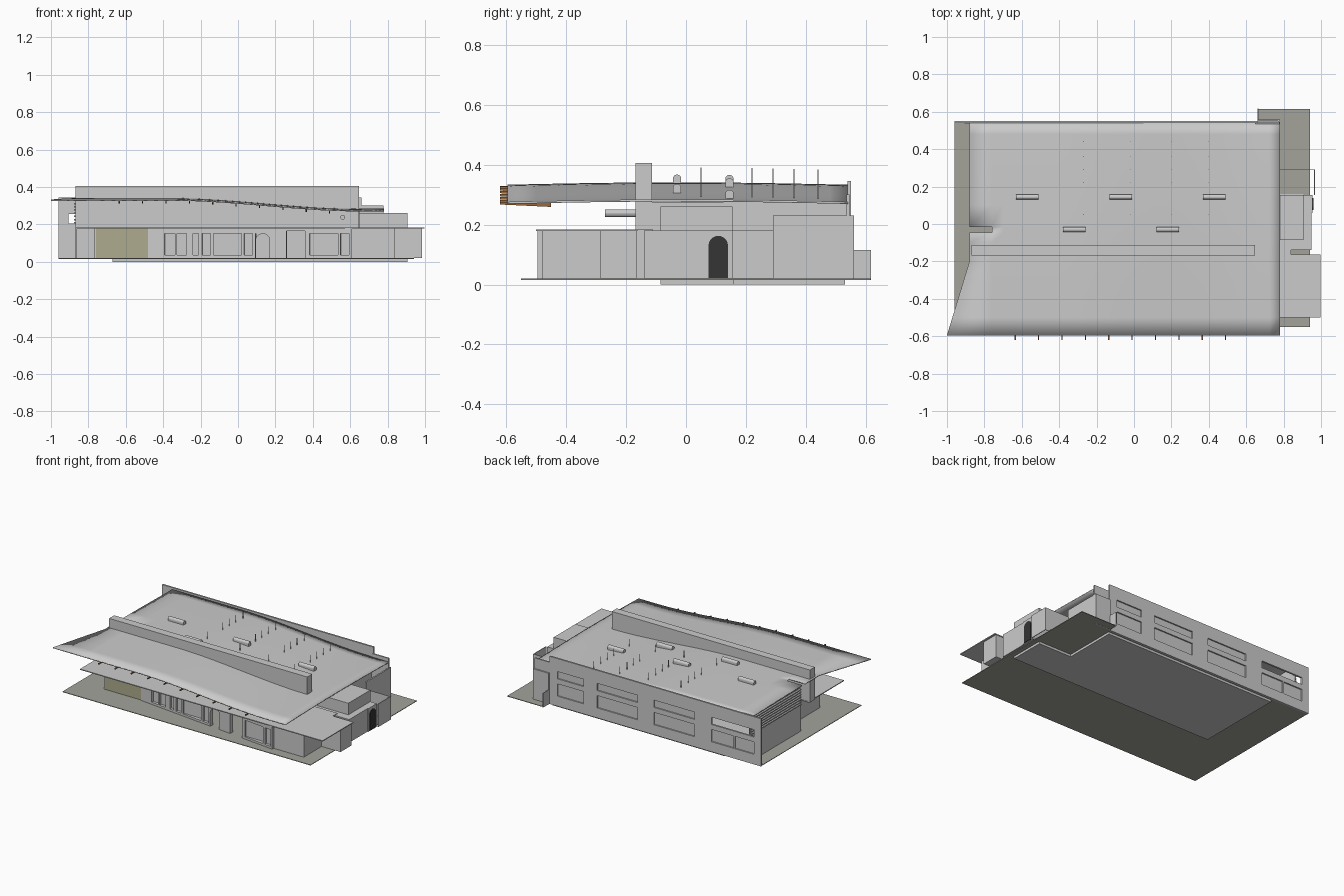
import bpy, bmesh, math

if "Cube" in bpy.data.objects:
    bpy.data.objects.remove(bpy.data.objects["Cube"])

def mat(name, c):
    m = bpy.data.materials.new(name)
    m.diffuse_color = (*c, 1)
    m.use_nodes = True
    m.node_tree.nodes["Principled BSDF"].inputs["Base Color"].default_value = m.diffuse_color
    return m

GREY = mat("pale_grey", (0.6, 0.6, 0.6))
GROUND = mat("grey_olive_ground", (0.37, 0.37, 0.33))
OLIVE = mat("olive_panel", (0.42, 0.41, 0.27))
WOOD = mat("brown_wood", (0.32, 0.14, 0.04))
DARK = mat("dark_door", (0.035, 0.035, 0.035))

def mesh(name, verts, faces, m=GREY):
    me = bpy.data.meshes.new(name)
    me.from_pydata(verts, [], faces)
    bm = bmesh.new()
    bm.from_mesh(me)
    loose = [v for v in bm.verts if not v.link_faces]
    bmesh.ops.delete(bm, geom=loose, context='VERTS')
    bmesh.ops.recalc_face_normals(bm, faces=bm.faces)
    bm.to_mesh(me)
    bm.free()
    me.materials.append(m)
    ob = bpy.data.objects.new(name, me)
    bpy.context.collection.objects.link(ob)
    return ob

def prism(name, base, offset, m=GREY):
    """Extrude a closed outline of 3D points along an offset."""
    n = len(base)
    top = [tuple(p[i] + offset[i] for i in range(3)) for p in base]
    faces = [tuple(range(n)), tuple(range(n, 2 * n))]
    faces += [(i, (i + 1) % n, (i + 1) % n + n, i + n) for i in range(n)]
    return mesh(name, list(base) + top, faces, m)

def box(name, x0, x1, y0, y1, z0, z1, m=GREY):
    return prism(name, [(x0, y0, z0), (x1, y0, z0), (x1, y1, z0), (x0, y1, z0)],
                 (0, 0, z1 - z0), m)

def thicken(ob, t, offset):
    s = ob.modifiers.new("thickness", 'SOLIDIFY')
    s.thickness, s.offset = t, offset

def grid_wall(name, x0, x1, z0, z1, holes, yfun, t):
    """Upright wall with rectangular openings (x0, x1, z0, z1)."""
    xs = sorted({x0, x1, *[v for h in holes for v in h[:2]]})
    zs = sorted({z0, z1, *[v for h in holes for v in h[2:]]})
    nz = len(zs)
    verts = [(x, yfun(x), z) for x in xs for z in zs]
    faces = []
    for i in range(len(xs) - 1):
        for j in range(nz - 1):
            cx, cz = (xs[i] + xs[i + 1]) / 2, (zs[j] + zs[j + 1]) / 2
            if not any(h[0] < cx < h[1] and h[2] < cz < h[3] for h in holes):
                a = i * nz + j
                faces.append((a, a + nz, a + nz + 1, a + 1))
    ob = mesh(name, verts, faces)
    thicken(ob, t, 0)
    return ob

def smooth(a, b, x):
    t = max(0, min(1, (x - a) / (b - a)))
    return t * t * (3 - 2 * t)

def roof_z(x, y):
    hump = 0.008 * math.sin(math.pi * max(0, min(1, (y + 0.6) / 1.14)))
    return 0.333 - 0.057 * smooth(-0.35, 0.65, x) + hump

# Ground sheet and sunken floor slab
prism("ground", [(-0.96, -0.55, 0.016), (0.94, -0.55, 0.016), (0.94, 0.615, 0.016),
                 (0.66, 0.615, 0.016), (0.66, 0.54, 0.016), (-0.96, 0.54, 0.016)],
      (0, 0, 0.004), GROUND)
box("floor_slab", -0.67, 0.65, -0.085, 0.53, 0, 0.021)
box("floor_slab_side", 0.65, 0.905, -0.085, 0.16, 0, 0.021)

# Wavy main roof with flared front left corner and a small notch
xs = [-0.88, -0.76] + [-0.7 + 1.48 * i / 26 for i in range(27)]
ys = [-0.595, -0.5, -0.4, -0.3, -0.2, -0.1, -0.045, -0.015, 0.1, 0.2, 0.3, 0.4, 0.48, 0.54]
verts, faces = [], []
for i, x in enumerate(xs):
    for y in ys:
        px = x - 0.12 * max(0, (-0.2 - y) / 0.395) if i == 0 else x
        verts.append((px, y, roof_z(px, y)))
n = len(ys)
for i in range(len(xs) - 1):
    for j in range(n - 1):
        if not (i == 0 and j == 6):
            a = i * n + j
            faces.append((a, a + n, a + n + 1, a + 1))
roof = mesh("main_roof", verts, faces)
for p in roof.data.polygons:
    p.use_smooth = True
thicken(roof, 0.007, -1)

# Long spine wall through the roof
box("spine_wall", -0.87, 0.648, -0.168, -0.113, 0.18, 0.405)
box("spine_wall_base", -0.76, 0.84, -0.165, -0.115, 0.02, 0.18)

# Rounded skylights
for k, (x, y) in enumerate([(-0.57, 0.145), (-0.07, 0.145), (0.43, 0.145), (-0.32, -0.03), (0.18, -0.03)]):
    z = roof_z(x, y)
    prof = [(x - 0.06, y + 0.014 * math.cos(a * math.pi / 8),
             z + 0.012 + 0.014 * math.sin(a * math.pi / 8)) for a in range(9)]
    prof += [(x - 0.06, y - 0.014, z - 0.01), (x - 0.06, y + 0.014, z - 0.01)]
    prism(f"skylight_{k}", prof, (0.12, 0, 0))

# Thin roof poles
for x in (-0.27, -0.02, 0.2, 0.4):
    for y in (0.05, 0.22, 0.29, 0.36, 0.44):
        z = roof_z(x, y)
        box("roof_pole", x - 0.0015, x + 0.0015, y - 0.0015, y + 0.0015, z - 0.005, z + 0.05)

# Timber beams under the front eave
for k in range(10):
    x = -0.635 + 0.125 * k
    z = roof_z(x, -0.595) - 0.007
    prism("eave_beam", [(x - 0.003, -0.62, z + 0.002), (x - 0.003, -0.62, z - 0.006),
                        (x - 0.003, -0.45, z - 0.014), (x - 0.003, -0.45, z + 0.002)],
          (0.006, 0, 0), WOOD)

# Back wall: two rows of recessed windows, the far upper one open
cols = [(0.40, 0.60), (-0.015, 0.295), (-0.45, -0.14), (-0.906, -0.58)]
holes = [(a, b, z0, z1) for a, b in cols for z0, z1 in ((0.085, 0.17), (0.205, 0.255))]
grid_wall("back_wall", -0.96, 0.66, 0.015, 0.345, holes, lambda x: 0.545, 0.012)
for a, b, z0, z1 in holes[:-1]:
    box("back_window", a, b, 0.538, 0.542, z0, z1)
    if a == -0.906:
        box("back_mullion", -0.76, -0.75, 0.54, 0.55, z0, z1)

# Hall side walls and left louvres
box("hall_left_wall", -0.87, -0.86, -0.015, 0.538, 0.02, 0.2)
box("hall_left_panel", -0.865, -0.86, -0.015, 0.538, 0.2, 0.325)
for k in range(7):
    z = 0.205 + 0.017 * k
    box("left_louvre", -0.877, -0.865, -0.01, 0.53, z, z + 0.008)
box("hall_right_wall", 0.64, 0.65, -0.115, 0.538, 0.02, 0.275)

# Front lower storey: slanted wall with openings, olive panel, flat canopy
def front_y(x):
    return -0.36 - 0.111 * (x + 0.48)

windows = [(-0.39, -0.335, 0.035, 0.15), (-0.325, -0.275, 0.035, 0.15), (-0.24, -0.21, 0.035, 0.15),
           (-0.19, -0.145, 0.035, 0.15), (-0.13, 0.02, 0.035, 0.15), (0.035, 0.08, 0.035, 0.15),
           (0.385, 0.535, 0.035, 0.15), (0.55, 0.595, 0.035, 0.15)]
doors = [(0.095, 0.17, 0.02, 0.15), (0.26, 0.36, 0.02, 0.165)]
grid_wall("front_wall", -0.48, 0.61, 0.02, 0.18, windows + doors, front_y, 0.03)
for a, b, z0, z1 in windows:
    y = front_y((a + b) / 2)
    box("front_window", a, b, y + 0.004, y + 0.008, z0, z1)
# Arch spandrels over the front doorway
for s in (-1, 1):
    y = front_y(0.1325) - 0.012
    pts = [(0.1325 + s * 0.0375, y, 0.15)]
    pts += [(0.1325 + s * 0.0375 * math.cos(a * math.pi / 12), y,
             0.1125 + 0.0375 * math.sin(a * math.pi / 12)) for a in range(7)]
    prism("door_arch", pts, (0, 0.024, 0))
box("olive_panel", -0.76, -0.48, -0.37, -0.36, 0.02, 0.18, OLIVE)
box("panel_return", -0.768, -0.76, -0.37, -0.115, 0.02, 0.18)
box("front_canopy", -0.86, 0.84, -0.5, -0.11, 0.178, 0.184)
box("right_canopy", 0.84, 0.998, -0.5, -0.162, 0.178, 0.184)
box("front_right_block", 0.61, 0.84, -0.48, -0.14, 0.02, 0.18)
box("right_wing", 0.84, 0.985, -0.285, -0.165, 0.02, 0.18)

# Round spout beside the spine wall
prism("spout", [(0.56 + 0.013 * math.cos(a * math.pi / 8), -0.27, 0.238 + 0.013 * math.sin(a * math.pi / 8))
                for a in range(16)], (0, 0.19, 0))

# Right side rooms and arched dark door
box("side_room_low", 0.65, 0.95, -0.14, 0.07, 0.02, 0.18)
box("side_room_high", 0.65, 0.905, -0.085, 0.155, 0.02, 0.26)
box("side_porch", 0.9, 0.955, 0.06, 0.155, 0.02, 0.18)
arch = [(0.953, 0.075, 0.022), (0.953, 0.14, 0.022)]
arch += [(0.953, 0.1075 + 0.0325 * math.cos(a * math.pi / 10),
          0.13 + 0.0325 * math.sin(a * math.pi / 10)) for a in range(11)]
prism("side_door", arch, (0.006, 0, 0), DARK)
box("yard_wall", 0.962, 0.967, 0.155, 0.292, 0.02, 0.18)
box("yard_wall_end", 0.78, 0.965, 0.288, 0.292, 0.02, 0.18)

# Back right corner enclosure
box("corner_side_wall", 0.77, 0.78, 0.29, 0.56, 0.02, 0.23)
box("corner_back_wall", 0.66, 0.78, 0.55, 0.56, 0.015, 0.23)
box("corner_upper_wall", 0.65, 0.778, 0.535, 0.545, 0.02, 0.3)
box("corner_fin", 0.66, 0.665, 0.55, 0.618, 0.016, 0.115)
